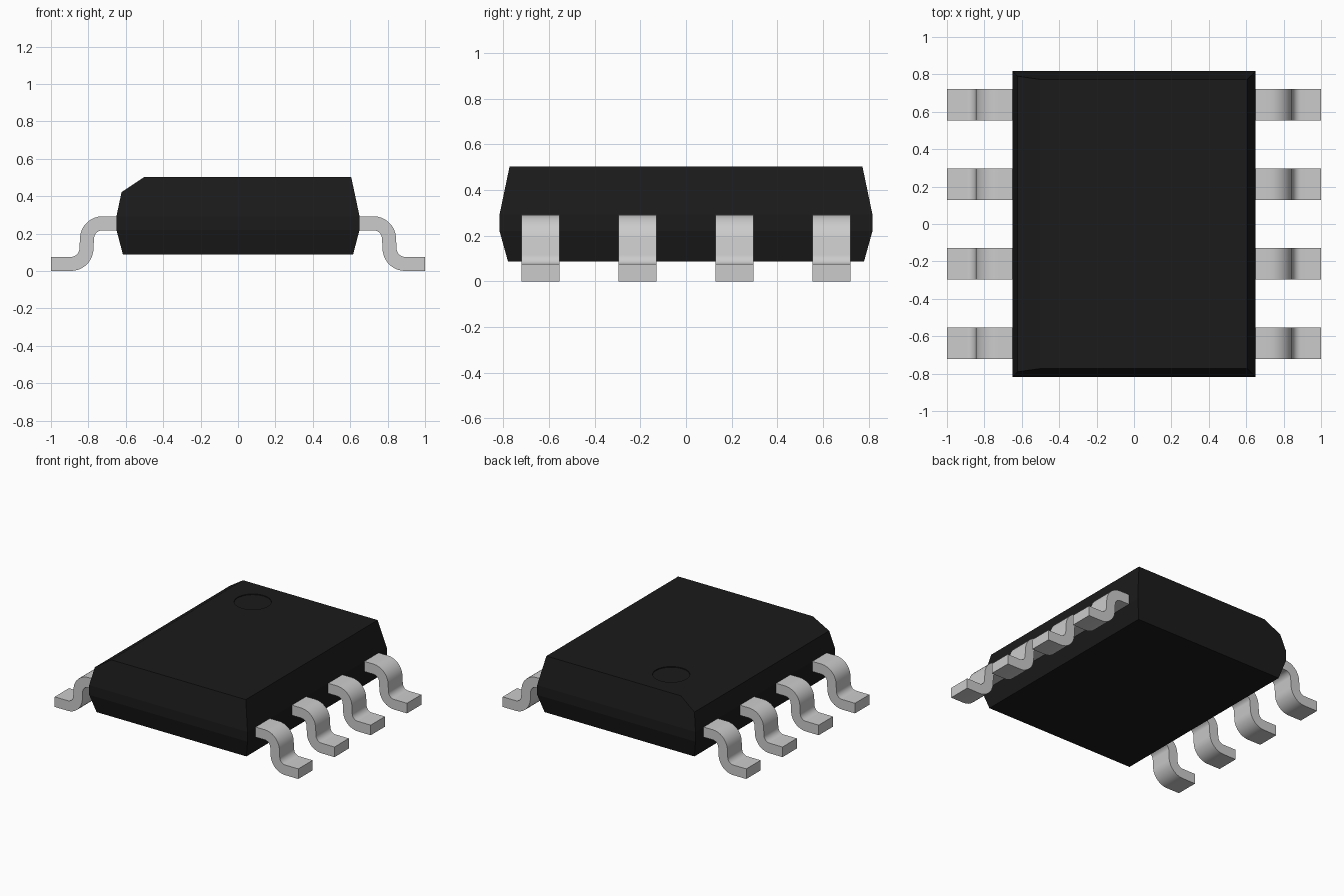
import bpy, bmesh
from math import cos, sin, radians
from mathutils import Vector

if "Cube" in bpy.data.objects:
    bpy.data.objects.remove(bpy.data.objects["Cube"])


def finish(name, bm):
    bmesh.ops.recalc_face_normals(bm, faces=bm.faces)
    mesh = bpy.data.meshes.new(name)
    bm.to_mesh(mesh)
    bm.free()
    obj = bpy.data.objects.new(name, mesh)
    bpy.context.collection.objects.link(obj)
    return obj


# moulded body: stacked rectangles (half x, half y, z)
sections = [(0.615, 0.78, 0.087), (0.65, 0.817, 0.22),
            (0.65, 0.817, 0.292), (0.605, 0.773, 0.503)]
bm = bmesh.new()
rings = [[bm.verts.new((sx * hx, sy * hy, z))
          for sx, sy in ((-1, -1), (1, -1), (1, 1), (-1, 1))]
         for hx, hy, z in sections]
for low, high in zip(rings, rings[1:]):
    for i in range(4):
        j = (i + 1) % 4
        bm.faces.new((low[i], low[j], high[j], high[i]))
bm.faces.new(rings[0][::-1])
bm.faces.new(rings[-1])

# long chamfer on the upper left edge
cut = bmesh.ops.bisect_plane(bm, geom=bm.verts[:] + bm.edges[:] + bm.faces[:],
                             plane_co=(-0.5, 0, 0.503), plane_no=(-0.082, 0, 0.123),
                             clear_outer=True)
bmesh.ops.holes_fill(bm, edges=[e for e in bm.edges if e.is_boundary], sides=0)
body = finish("body", bm)
black = bpy.data.materials.new("black_plastic")
black.diffuse_color = (0.011, 0.011, 0.011, 1)
black.use_nodes = True
black.node_tree.nodes["Principled BSDF"].inputs["Base Color"].default_value = black.diffuse_color
body.data.materials.append(black)

# shallow round pin marker recess
bpy.ops.mesh.primitive_cylinder_add(vertices=48, radius=0.125, depth=0.1,
                                    location=(-0.25, 0.53, 0.547))
cutter = bpy.context.object
cutter.name = "marker_cutter"
cutter.data.materials.append(black)
cutter.hide_render = True
cutter.display_type = 'WIRE'
recess = body.modifiers.new("marker_recess", 'BOOLEAN')
recess.operation = 'DIFFERENCE'
recess.solver = 'EXACT'
recess.object = cutter


# gull-wing lead profile in x/z
def arc(cx, cz, r, start, end, steps=8):
    return [(cx + r * cos(radians(start + (end - start) * i / steps)),
             cz + r * sin(radians(start + (end - start) * i / steps)))
            for i in range(steps + 1)]


BIG, SMALL, WIDTH = 0.12, 0.045, 0.168
upper, lower = (0.725, 0.172), (0.893, 0.12)
profile = ([(0.635, upper[1] + BIG)] + arc(*upper, BIG, 90, 7)
           + arc(*lower, SMALL, 187, 270)
           + [(1.0, lower[1] - SMALL), (1.0, 0.0)]
           + arc(*lower, BIG, 270, 187) + arc(*upper, SMALL, 7, 90)
           + [(0.635, upper[1] + SMALL)])


def lead(name, side, y):
    bm = bmesh.new()
    face = bm.faces.new([bm.verts.new((side * x, y - WIDTH / 2, z)) for x, z in profile])
    ext = bmesh.ops.extrude_face_region(bm, geom=[face], use_keep_orig=True)
    moved = [g for g in ext["geom"] if isinstance(g, bmesh.types.BMVert)]
    bmesh.ops.translate(bm, verts=moved, vec=Vector((0, WIDTH, 0)))
    obj = finish(name, bm)
    bpy.ops.object.select_all(action='DESELECT')
    obj.select_set(True)
    bpy.context.view_layer.objects.active = obj
    bpy.ops.object.shade_smooth_by_angle(angle=radians(30))


# four leads on each side
for side, label in ((-1, "left"), (1, "right")):
    for i in range(4):
        lead(f"{label}_lead_{i + 1}", side, (i - 1.5) * 0.425)
